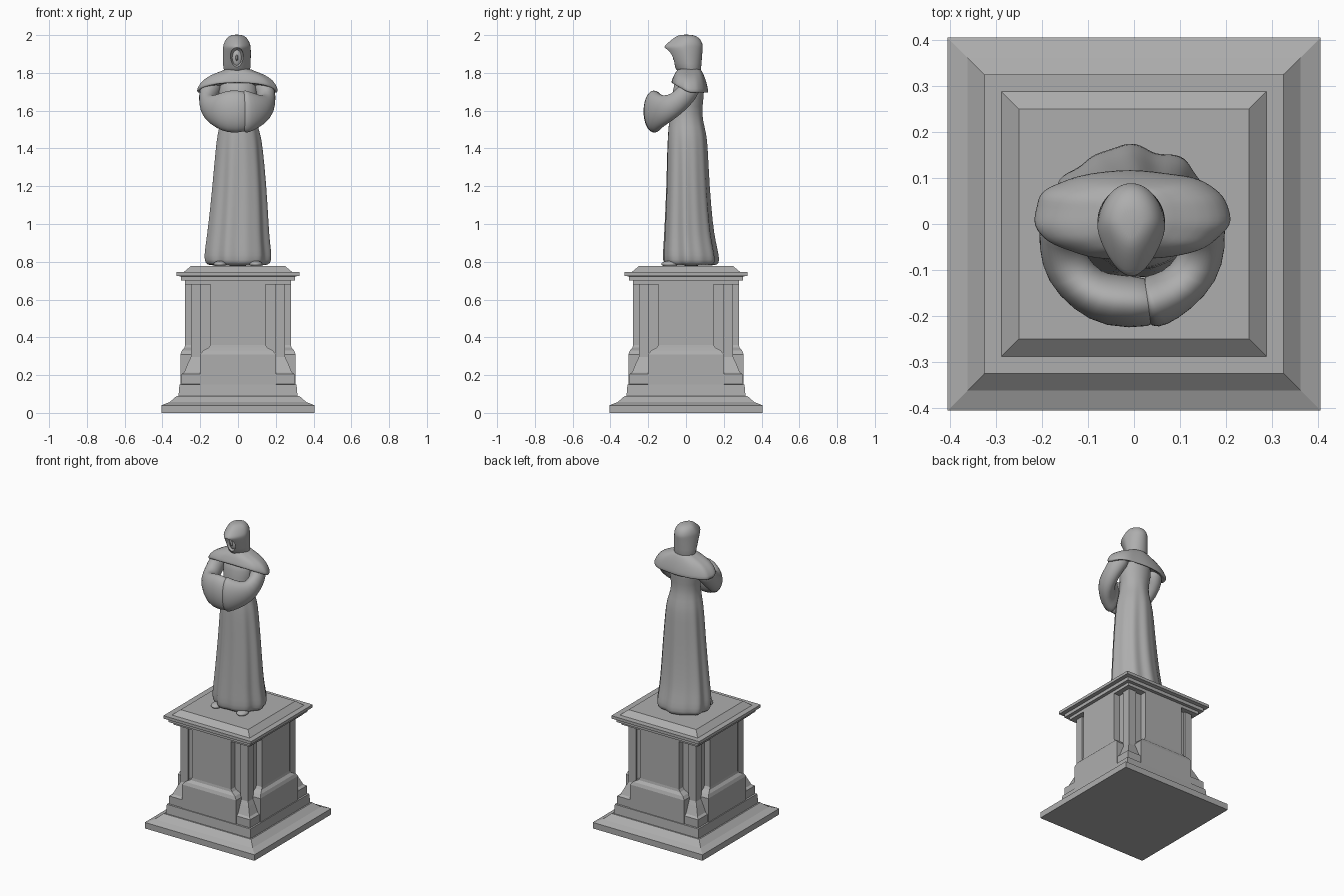
import bpy, math
from mathutils import Vector

if "Cube" in bpy.data.objects:
    bpy.data.objects.remove(bpy.data.objects["Cube"])

TAU = math.tau


def loft(name, rings, subdiv=0):
    """Skin a list of equal-length closed rings and cap both ends."""
    n = len(rings[0])
    verts = [tuple(p) for r in rings for p in r]
    faces = [(i * n + j, i * n + (j + 1) % n, (i + 1) * n + (j + 1) % n, (i + 1) * n + j)
             for i in range(len(rings) - 1) for j in range(n)]
    faces += [tuple(reversed(range(n))), tuple(range(len(verts) - n, len(verts)))]
    mesh = bpy.data.meshes.new(name)
    mesh.from_pydata(verts, [], faces)
    ob = bpy.data.objects.new(name, mesh)
    bpy.context.collection.objects.link(ob)
    bpy.ops.object.select_all(action='DESELECT')
    ob.select_set(True)
    bpy.context.view_layer.objects.active = ob
    bpy.ops.object.mode_set(mode='EDIT')
    bpy.ops.mesh.select_all(action='SELECT')
    bpy.ops.mesh.normals_make_consistent(inside=False)
    bpy.ops.object.mode_set(mode='OBJECT')
    if subdiv:
        m = ob.modifiers.new("smooth", 'SUBSURF')
        m.levels = m.render_levels = subdiv
        mesh.shade_smooth()
    return ob


def rect(x0, x1, y0, y1, z):
    return [(x0, y0, z), (x1, y0, z), (x1, y1, z), (x0, y1, z)]


def oval(z, x0, x1, y0, y1, n=32, fold=0.0, taper=0.0, lift=0.0, power=1.0):
    """Oval ring; fold ripples it, taper narrows and lift raises the front, power < 1 squares it."""
    pts = []
    for i in range(n):
        a = TAU * i / n
        c, s = math.cos(a), math.sin(a)
        k = 1 + fold * (0.6 * math.cos(7 * a + 0.6) + 0.5 * math.cos(11 * a + 2))
        front = max(0, -s)
        cx, sy = (math.copysign(abs(v) ** power, v) for v in (c, s))
        pts.append(((x0 + x1) / 2 + (x1 - x0) / 2 * cx * k * (1 - taper * front),
                    (y0 + y1) / 2 + (y1 - y0) / 2 * sy * k, z + lift * front))
    return pts


def ellipsoid(name, loc, scale):
    bpy.ops.mesh.primitive_uv_sphere_add(segments=24, ring_count=14, location=loc)
    ob = bpy.context.object
    ob.name, ob.scale = name, scale
    ob.data.shade_smooth()
    return ob


def square_stack(name, profile):
    return loft(name, [rect(-h, h, -h, h, z) for h, z in profile])


# Pedestal: plinth, core and cornice
square_stack("plinth", [(.406, 0), (.406, .04), (.362, .057), (.324, .09), (.315, .09),
                        (.310, .15), (.28, .155)])
square_stack("pedestal_core", [(.238, .15), (.238, .70)])
square_stack("cornice", [(.28, .68), (.28, .70), (.302, .70), (.302, .722), (.325, .726),
                         (.325, .745), (.288, .745), (.25, .777)])

# Raised face panels with flared feet (each spans two opposite faces)
for name, turn in (("front_back_panel", 0), ("side_panel", math.pi / 2)):
    prof = [(.2, .305, .15), (.2, .305, .31), (.185, .297, .33), (.155, .283, .345),
            (.145, .28, .36), (.145, .28, .69)]
    ob = loft(name, [rect(-w, w, -d, d, z) for w, d, z in prof])
    ob.rotation_euler.z = turn

# Corner posts on stepped feet
for sx in (-1, 1):
    for sy in (-1, 1):
        prof = [(.30, .15), (.30, .205), (.285, .215), (.262, .27), (.25, .295), (.25, .69)]
        loft("corner_post", [rect(sx * .195, sx * h, sy * .195, sy * h, z) for h, z in prof])

# Robe with folds growing toward the hem, pinched at the waist
robe = [(.778, -.150, .145, -.095, .150, .04), (.79, -.172, .165, -.118, .170, .06),
        (.83, -.178, .172, -.122, .170, .06), (.90, -.168, .162, -.117, .153, .06),
        (1.0, -.155, .156, -.112, .137, .055), (1.2, -.134, .146, -.103, .121, .05),
        (1.4, -.118, .129, -.100, .113, .035), (1.48, -.108, .118, -.096, .107, .02),
        (1.55, -.090, .092, -.09, .087, .01), (1.62, -.091, .091, -.078, .085, 0),
        (1.71, -.11, .11, -.072, .100, 0), (1.78, -.08, .08, -.05, .085, 0)]
loft("robe", [oval(z, x0, x1, y0, y1, 56, f) for z, x0, x1, y0, y1, f in robe], 1)

# Shoulder cape
cape = [(1.73, -.10, .10, -.045, .085, .02), (1.70, -.19, .185, -.06, .105, .05),
        (1.69, -.220, .210, -.078, .117, .055), (1.712, -.219, .210, -.078, .117, .045),
        (1.76, -.190, .187, -.068, .105, .02), (1.793, -.135, .135, -.06, .092, .005),
        (1.81, -.085, .085, -.05, .083, 0), (1.825, -.06, .06, -.04, .075, 0)]
loft("shoulder_cape", [oval(z, x0, x1, y0, y1, 32, .025, 0, l, .88)
                       for z, x0, x1, y0, y1, l in cape], 1)

# Hood with a pointed brow and hollow opening
hood_rings = [(1.80, .068, -.042, .078), (1.82, .073, -.054, .080), (1.88, .075, -.085, .085),
              (1.92, .075, -.107, .088), (1.937, .074, -.118, .090), (1.95, .072, -.106, .089),
              (1.972, .063, -.082, .081), (1.992, .048, -.055, .062), (2.003, .022, -.03, .03)]
hood = loft("hood", [oval(z, -w - .006, w - .006, y0, y1, 28, 0, .3)
                     for z, w, y0, y1 in hood_rings], 1)
cutter = ellipsoid("hood_cutter", (-.006, -.09, 1.88), (.036, .06, .058))
cutter.rotation_euler.x = math.radians(20)
cutter.hide_render = True
cut = hood.modifiers.new("opening", 'BOOLEAN')
cut.operation, cut.object, cut.solver = 'DIFFERENCE', cutter, 'EXACT'
bpy.ops.object.select_all(action='DESELECT')
hood.select_set(True)
bpy.context.view_layer.objects.active = hood
bpy.ops.object.convert(target='MESH')
bpy.data.objects.remove(cutter)
bpy.ops.object.shade_smooth_by_angle(angle=math.radians(40))
ellipsoid("face", (-.006, -.033, 1.88), (.03, .025, .05))
ellipsoid("nose", (-.006, -.058, 1.88), (.007, .012, .016))

# Wide folded sleeves meeting in front
path = [((.11, .04, 1.76), .055, .055), ((.155, .01, 1.695), .052, .06),
        ((.156, -.045, 1.64), .05, .058), ((.142, -.10, 1.61), .052, .072),
        ((.098, -.146, 1.60), .052, .094), ((.05, -.168, 1.595), .060, .116)]
for side, name, tip in ((1, "sleeve_right", .035), (-1, "sleeve_left", -.05)):
    pts = path + [((tip, -.172, 1.595), .055, .112), ((tip - .012, -.172, 1.595), .03, .075)]
    rings = []
    for i, (p, rh, rv) in enumerate(pts):
        a, b = Vector(pts[max(i - 1, 0)][0]), Vector(pts[min(i + 1, len(pts) - 1)][0])
        t = (b - a).normalized()
        across = t.cross(Vector((0, 0, 1))).normalized()
        up = across.cross(t)
        ring = [Vector(p) + across * rh * math.cos(TAU * k / 20) + up * rv * math.sin(TAU * k / 20)
                for k in range(20)]
        rings.append([(side * v.x - .004, v.y, v.z) for v in ring])
    loft(name, rings, 1)

# Shoe tips below the hem
for x in (-.095, .095):
    ellipsoid("shoe", (x, -.085, .788), (.034, .045, .017))

# Dark stone colour
stone = bpy.data.materials.new("dark_stone")
stone.diffuse_color = (.42, .42, .42, 1)
stone.use_nodes = True
stone.node_tree.nodes["Principled BSDF"].inputs["Base Color"].default_value = stone.diffuse_color
for ob in bpy.data.objects:
    ob.data.materials.clear()
    ob.data.materials.append(stone)
